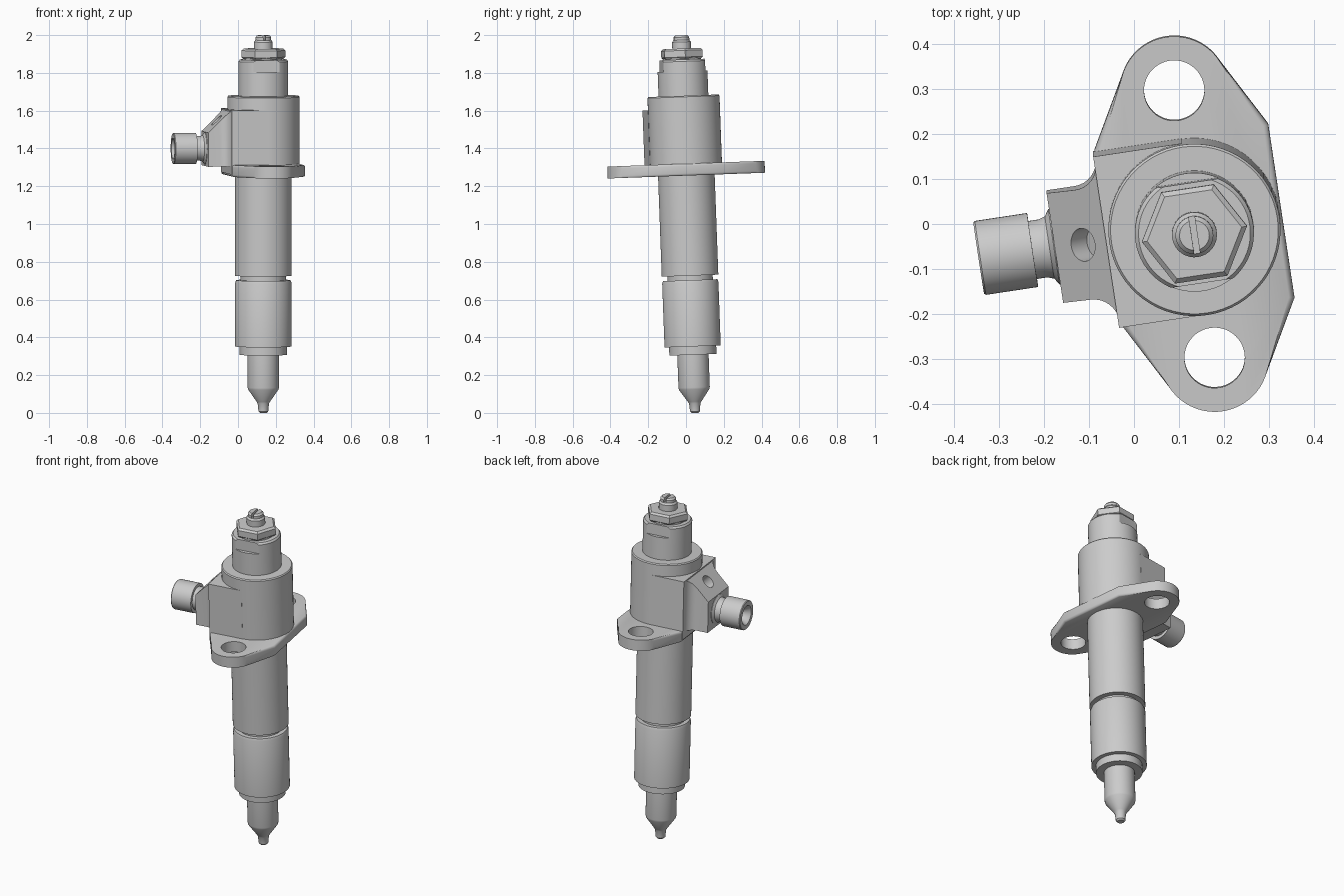
import bpy, bmesh, math
from math import sin, cos, pi, radians
from mathutils import Matrix, Vector

if "Cube" in bpy.data.objects:
    bpy.data.objects.remove(bpy.data.objects["Cube"])

# Whole injector leans slightly and is turned about its own axis
M = (Matrix.Translation((0.134, 0.048, 0)) @ Matrix.Rotation(radians(2.1), 4, 'X')
     @ Matrix.Rotation(radians(8.6), 4, 'Z'))


def finish(bm, name, local=Matrix.Identity(4), angle=30):
    bmesh.ops.recalc_face_normals(bm, faces=bm.faces)
    bm.transform(M @ local)
    me = bpy.data.meshes.new(name)
    bm.to_mesh(me)
    bm.free()
    ob = bpy.data.objects.new(name, me)
    bpy.context.collection.objects.link(ob)
    smooth(ob, angle)
    return ob


def smooth(ob, angle=30):
    bpy.ops.object.select_all(action='DESELECT')
    ob.select_set(True)
    bpy.context.view_layer.objects.active = ob
    bpy.ops.object.shade_smooth_by_angle(angle=radians(angle))


def lathe(name, prof, n=64, local=Matrix.Identity(4), angle=30):
    """Closed solid of revolution from (radius, height) points."""
    bm = bmesh.new()
    rings = [[bm.verts.new((r * cos(2 * pi * i / n), r * sin(2 * pi * i / n), z))
              for i in range(n)] for r, z in prof]
    for a, b in zip(rings, rings[1:]):
        for i in range(n):
            j = (i + 1) % n
            bm.faces.new((a[i], a[j], b[j], b[i]))
    bm.faces.new(rings[0][::-1])
    bm.faces.new(rings[-1])
    return finish(bm, name, local, angle)


def prism(name, outline, z0, top, bevel=0.0):
    """Extrude a plan outline from z0 up to top(u)."""
    bm = bmesh.new()
    lo = [bm.verts.new((u, v, z0)) for u, v in outline]
    hi = [bm.verts.new((u, v, top(u))) for u, v in outline]
    caps = [bm.faces.new(lo[::-1]), bm.faces.new(hi)]
    n = len(lo)
    for i in range(n):
        j = (i + 1) % n
        bm.faces.new((lo[i], lo[j], hi[j], hi[i]))
    if bevel:
        bmesh.ops.bevel(bm, geom=[e for f in caps for e in f.edges], offset=bevel,
                        segments=3, profile=0.5, affect='EDGES')
    return finish(bm, name)


def box_cutter(center, size):
    bm = bmesh.new()
    bmesh.ops.create_cube(bm, size=1)
    return finish(bm, "cutter", Matrix.Translation(center) @ Matrix.Diagonal((*size, 1)))


def cut(ob, cutters):
    for c in cutters:
        c.hide_render = True
        m = ob.modifiers.new("cut", 'BOOLEAN')
        m.operation, m.solver, m.object = 'DIFFERENCE', 'EXACT', c
        bpy.context.view_layer.objects.active = ob
        # booleans go ahead of the smoothing
        bpy.ops.object.modifier_move_to_index(modifier=m.name, index=0)
        bpy.ops.object.modifier_apply(modifier=m.name)
        bpy.data.objects.remove(c)
    smooth(ob)


# Nozzle, retaining nut and long lower body
lathe("nozzle", [(0.018, 0), (0.026, 0.008), (0.03, 0.05), (0.036, 0.06), (0.081, 0.125),
                 (0.083, 0.135), (0.083, 0.32)])
lathe("seal_washer", [(0.125, 0.308), (0.125, 0.36)])
lathe("retaining_nut", [(0.149, 0.352), (0.149, 0.69), (0.144, 0.703)])
lathe("groove", [(0.12, 0.69), (0.12, 0.74)])
lathe("lower_body", [(0.15, 0.727), (0.15, 1.27)])

# Mounting flange: two round lugs joined by a square middle
P, R, V = 0.195, 0.12, 0.30
d = math.hypot(P, P - V)
t = math.atan2(P - V, P) + math.acos(R / d)
arc = [(R * cos(a), V + R * sin(a)) for a in (t + (pi - 2 * t) * i / 24 for i in range(25))]
half = [(P, P)] + arc + [(-P, P)]
outline = half + [(-u, -v) for u, v in half]
flange = prism("mounting_flange", outline, 1.257, lambda u: 1.32, 0.012)
cut(flange, [lathe("cutter", [(0.067, 1.2), (0.067, 1.4)], 48,
                   Matrix.Translation((0, s * V, 0))) for s in (1, -1)])

# Upper housing: cylinder with square block on the inlet side
lathe("housing_cylinder", [(0.191, 1.27), (0.191, 1.674), (0.186, 1.68)])
prism("housing_block", [(0, -0.192), (0, 0.192), (-0.198, 0.192), (-0.198, -0.192)],
      1.27, lambda u: 1.61)

# Inlet boss with flared root and sloping top
flare = [(-0.25 + 0.055 * sin(a), 0.178 - 0.055 * cos(a))
         for a in (pi / 2 * i / 8 for i in range(9))]
side = [(-0.313, 0.123)] + flare
boss = prism("inlet_boss", side + [(u, -v) for u, v in side[::-1]], 1.31,
             lambda u: 1.49 + (u + 0.313) * 0.98)
slope = Matrix.Translation((-0.25, 0, 1.552)) @ Matrix.Rotation(radians(-45), 4, 'Y')
cut(boss, [lathe("cutter", [(0.037, -0.05), (0.037, 0.1)], 32, slope)])

# Inlet fitting with neck, head and conical bore
lathe("inlet_fitting", [(0.085, 0.29), (0.085, 0.315), (0.07, 0.325), (0.065, 0.34),
                        (0.065, 0.363), (0.083, 0.363), (0.083, 0.48), (0.08, 0.484),
                        (0.055, 0.484), (0.035, 0.455), (0.03, 0.40)], 48,
      Matrix.Translation((0, 0, 1.403)) @ Matrix.Rotation(radians(-90), 4, 'Y'))

# Cap with two spanner flats
cap = lathe("cap", [(0.132, 1.66), (0.132, 1.862), (0.124, 1.872)])
cut(cap, [box_cutter((0, s * 0.162, 1.86), (0.4, 0.1, 0.1)) for s in (1, -1)])

# Lock nut and slotted adjusting screw
lathe("nut_collar", [(0.1, 1.865), (0.1, 1.89)])
lathe("lock_nut", [(0.108, 1.875), (0.118, 1.885), (0.118, 1.92), (0.106, 1.93)], 6, angle=10)
screw = lathe("adjusting_screw", [(0.05, 1.91), (0.05, 1.965), (0.042, 1.975), (0.042, 1.99),
                                  (0.033, 2.0)], 32)
cut(screw, [box_cutter((0, 0, 2.0), (0.013, 0.2, 0.05))])
